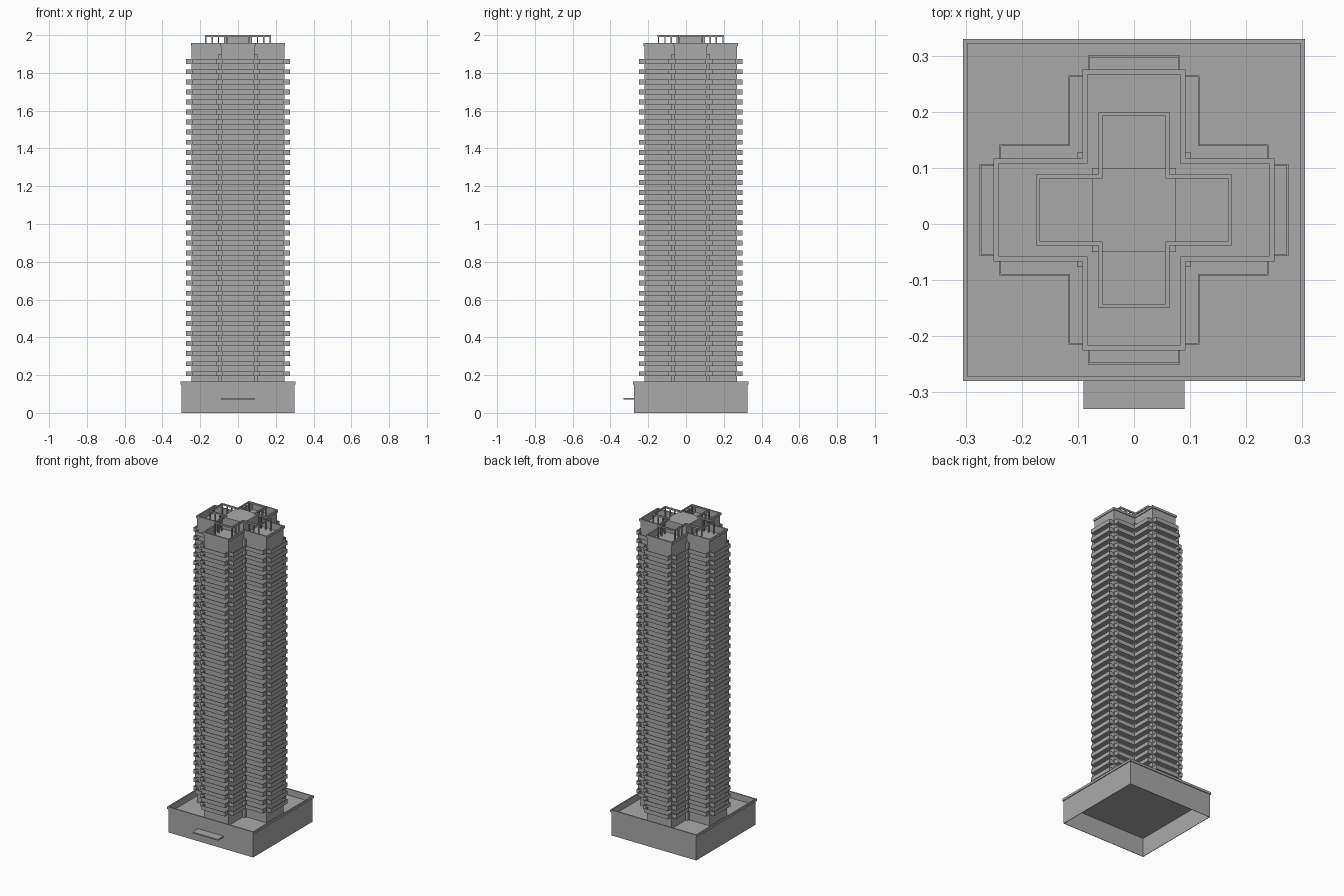
import bpy, bmesh
from mathutils import Matrix

if "Cube" in bpy.data.objects:
    bpy.data.objects.remove(bpy.data.objects["Cube"])

CY = 0.025          # tower centre along y
FLOORS, PITCH = 32, 0.0533
GREY = (0.4, 0.4, 0.4, 1)

concrete = bpy.data.materials.new("concrete grey")
concrete.use_nodes = True
concrete.diffuse_color = GREY
concrete.node_tree.nodes["Principled BSDF"].inputs["Base Color"].default_value = GREY


def square(h):
    return [(-h, -h), (h, -h), (h, h), (-h, h)]


def rect(x0, x1, y0, y1):
    return [(x0, y0), (x1, y0), (x1, y1), (x0, y1)]


def plus(w, l):
    """Cross outline with arm half width w and arm length l."""
    return [(w, -l), (w, -w), (l, -w), (l, w), (w, w), (w, l),
            (-w, l), (-w, w), (-l, w), (-l, -w), (-w, -w), (-w, -l)]


def prism(bm, outline, z0, z1):
    low = [bm.verts.new((x, y, z0)) for x, y in outline]
    high = [bm.verts.new((x, y, z1)) for x, y in outline]
    n = len(outline)
    bm.faces.new(low[::-1])
    bm.faces.new(high)
    for i in range(n):
        j = (i + 1) % n
        bm.faces.new((low[i], low[j], high[j], high[i]))


def ring(bm, outer, inner, z0, z1):
    """Hollow wall between two outlines with the same number of points."""
    loops = [[bm.verts.new((x, y, z)) for x, y in o]
             for o, z in ((outer, z0), (outer, z1), (inner, z1), (inner, z0))]
    n = len(outer)
    for k in range(4):
        a, b = loops[k], loops[(k + 1) % 4]
        for i in range(n):
            j = (i + 1) % n
            bm.faces.new((a[i], a[j], b[j], b[i]))


def four_ways(bm):
    """Repeat the mesh by quarter turns around the tower axis."""
    source = bm.verts[:] + bm.edges[:] + bm.faces[:]
    for k in range(1, 4):
        copy = bmesh.ops.duplicate(bm, geom=source)["geom"]
        verts = [g for g in copy if isinstance(g, bmesh.types.BMVert)]
        bmesh.ops.rotate(bm, verts=verts, cent=(0, 0, 0),
                         matrix=Matrix.Rotation(k * 1.5707963, 3, "Z"))


def finish(name, bm, y=CY):
    bmesh.ops.recalc_face_normals(bm, faces=bm.faces)
    mesh = bpy.data.meshes.new(name)
    bm.to_mesh(mesh)
    bm.free()
    mesh.materials.append(concrete)
    obj = bpy.data.objects.new(name, mesh)
    obj.location.y = y
    bpy.context.scene.collection.objects.link(obj)
    return obj


def solid(name, outline, z0, z1, inner=None):
    bm = bmesh.new()
    if inner:
        ring(bm, outline, inner, z0, z1)
    else:
        prism(bm, outline, z0, z1)
    return finish(name, bm)


# Podium: open underneath, with a sunken roof and a thin coping
solid("podium_walls", square(0.3), 0, 0.152, square(0.297))
solid("podium_roof", square(0.298), 0.12, 0.125)
solid("podium_coping", square(0.305), 0.15, 0.165, square(0.297))
solid("entrance_canopy", rect(-0.09, 0.09, -0.355, -0.299), 0.072, 0.08)

# Tower shaft on a cross plan, with its parapet
solid("tower_shaft", plus(0.087, 0.245), 0.125, 1.915)
solid("tower_core", square(0.102), 0.125, 1.9)
solid("roof_parapet", plus(0.087, 0.245), 1.915, 1.945, plus(0.083, 0.241))
solid("roof_coping", plus(0.092, 0.25), 1.942, 1.957, plus(0.083, 0.241))

# Rooftop plant room and open frame on posts
solid("plant_room", square(0.075), 1.91, 1.992)
solid("roof_frame", plus(0.0635, 0.175), 1.99, 2.0, plus(0.056, 0.1675))
bm = bmesh.new()
for along in (0.171, 0.136, 0.103, 0.07):
    for side in (-0.06, 0.06):
        prism(bm, rect(along - 0.0035, along + 0.0035, side - 0.0035, side + 0.0035), 1.91, 1.992)
four_ways(bm)
finish("roof_posts", bm)

# Balconies: slab and rail
SLAB, RAIL, T = 0.005, 0.026, 0.003


def balconies(name, slab, rail):
    bm = bmesh.new()
    prism(bm, slab, 0, SLAB)
    prism(bm, rail, SLAB, RAIL)
    four_ways(bm)
    obj = finish(name, bm)
    obj.location.z = 0.194
    array = obj.modifiers.new("floors", "ARRAY")
    array.count = FLOORS
    array.use_relative_offset = False
    array.use_constant_offset = True
    array.constant_offset_displace = (0, 0, PITCH)


# End of each wing
a, b, c = 0.24, 0.275, 0.082
balconies("end_balconies", rect(a, b, -c, c),
          [(a, -c), (b, -c), (b, c), (a, c), (a, c - T),
           (b - T, c - T), (b - T, T - c), (a, T - c)])

# Inner corners between the wings
a, b, c = 0.085, 0.117, 0.24
balconies("corner_balconies",
          [(a, a), (c, a), (c, b), (b, b), (b, c), (a, c)],
          [(c, a), (c, b), (b, b), (b, c), (a, c), (a, c - T),
           (b - T, c - T), (b - T, b - T), (c - T, b - T), (c - T, a)])
